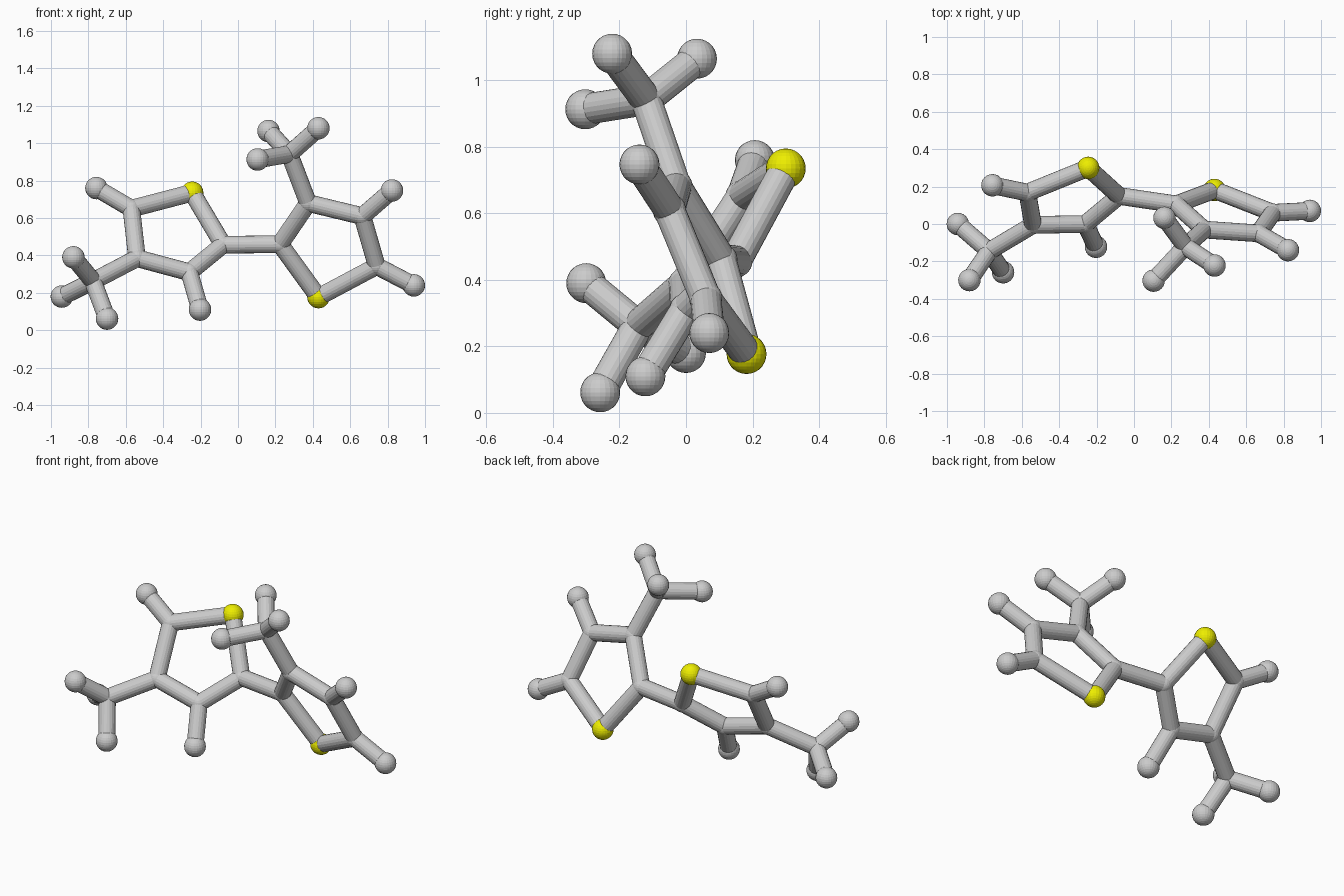
import bpy
from mathutils import Vector

if "Cube" in bpy.data.objects:
    bpy.data.objects.remove(bpy.data.objects["Cube"])

BOND_R, CARBON_R, BALL_R = 0.047, 0.05, 0.06

yellow = bpy.data.materials.new("sulfur_yellow")
yellow.diffuse_color = (0.85, 0.85, 0.0, 1)
yellow.use_nodes = True
yellow.node_tree.nodes["Principled BSDF"].inputs["Base Color"].default_value = yellow.diffuse_color

# Atom positions: s = sulfur, c = carbon, h = hydrogen
atoms = {
    # left ring
    "s_left": (-0.245, 0.30, 0.735),
    "c_left_inner": (-0.08, 0.15, 0.457),
    "c_left_low": (-0.26, 0.0, 0.31),
    "c_left_outer": (-0.54, -0.005, 0.385),
    "c_left_top": (-0.57, 0.168, 0.65),
    "h_left_low": (-0.203, -0.122, 0.11),
    "h_left_top": (-0.757, 0.207, 0.76),
    # left methyl group
    "c_left_methyl": (-0.775, -0.145, 0.262),
    "h_left_methyl_a": (-0.88, -0.30, 0.39),
    "h_left_methyl_b": (-0.942, 0.0, 0.18),
    "h_left_methyl_c": (-0.70, -0.258, 0.062),
    # right ring
    "s_right": (0.43, 0.182, 0.177),
    "c_right_inner": (0.225, 0.105, 0.46),
    "c_right_top": (0.375, -0.03, 0.68),
    "c_right_outer": (0.665, -0.05, 0.61),
    "c_right_low": (0.742, 0.06, 0.343),
    "h_right_outer": (0.823, -0.14, 0.747),
    "h_right_low": (0.94, 0.07, 0.24),
    # right methyl group
    "c_right_methyl": (0.275, -0.12, 0.942),
    "h_right_methyl_a": (0.163, 0.033, 1.065),
    "h_right_methyl_b": (0.43, -0.222, 1.08),
    "h_right_methyl_c": (0.105, -0.303, 0.913),
}

rings = [
    ["s_left", "c_left_inner", "c_left_low", "c_left_outer", "c_left_top"],
    ["s_right", "c_right_inner", "c_right_top", "c_right_outer", "c_right_low"],
]
bonds = [
    ("c_left_inner", "c_right_inner"),
    ("c_left_low", "h_left_low"), ("c_left_top", "h_left_top"),
    ("c_right_outer", "h_right_outer"), ("c_right_low", "h_right_low"),
    ("c_left_outer", "c_left_methyl"), ("c_right_top", "c_right_methyl"),
]
for ring in rings:
    bonds += list(zip(ring, ring[1:] + ring[:1]))
for side in ("left", "right"):
    bonds += [(f"c_{side}_methyl", f"h_{side}_methyl_{k}") for k in "abc"]


def add_atom(key, pos):
    kind, place = key.split("_", 1)
    label = {"s": "sulfur", "c": "carbon", "h": "hydrogen"}[kind]
    bpy.ops.mesh.primitive_uv_sphere_add(
        segments=24, ring_count=14, location=pos,
        radius=CARBON_R if kind == "c" else BALL_R)
    ob = bpy.context.object
    ob.name = f"{label}_{place}"
    if kind == "s":
        ob.data.materials.append(yellow)


def add_bond(a, b):
    p, q = Vector(atoms[a]), Vector(atoms[b])
    bpy.ops.mesh.primitive_cylinder_add(
        vertices=20, radius=BOND_R, depth=(q - p).length, location=(p + q) / 2,
        rotation=(q - p).to_track_quat('Z', 'Y').to_euler())
    bpy.context.object.name = f"bond_{a[2:]}_to_{b[2:]}"


for key, pos in atoms.items():
    add_atom(key, pos)
for a, b in bonds:
    add_bond(a, b)
